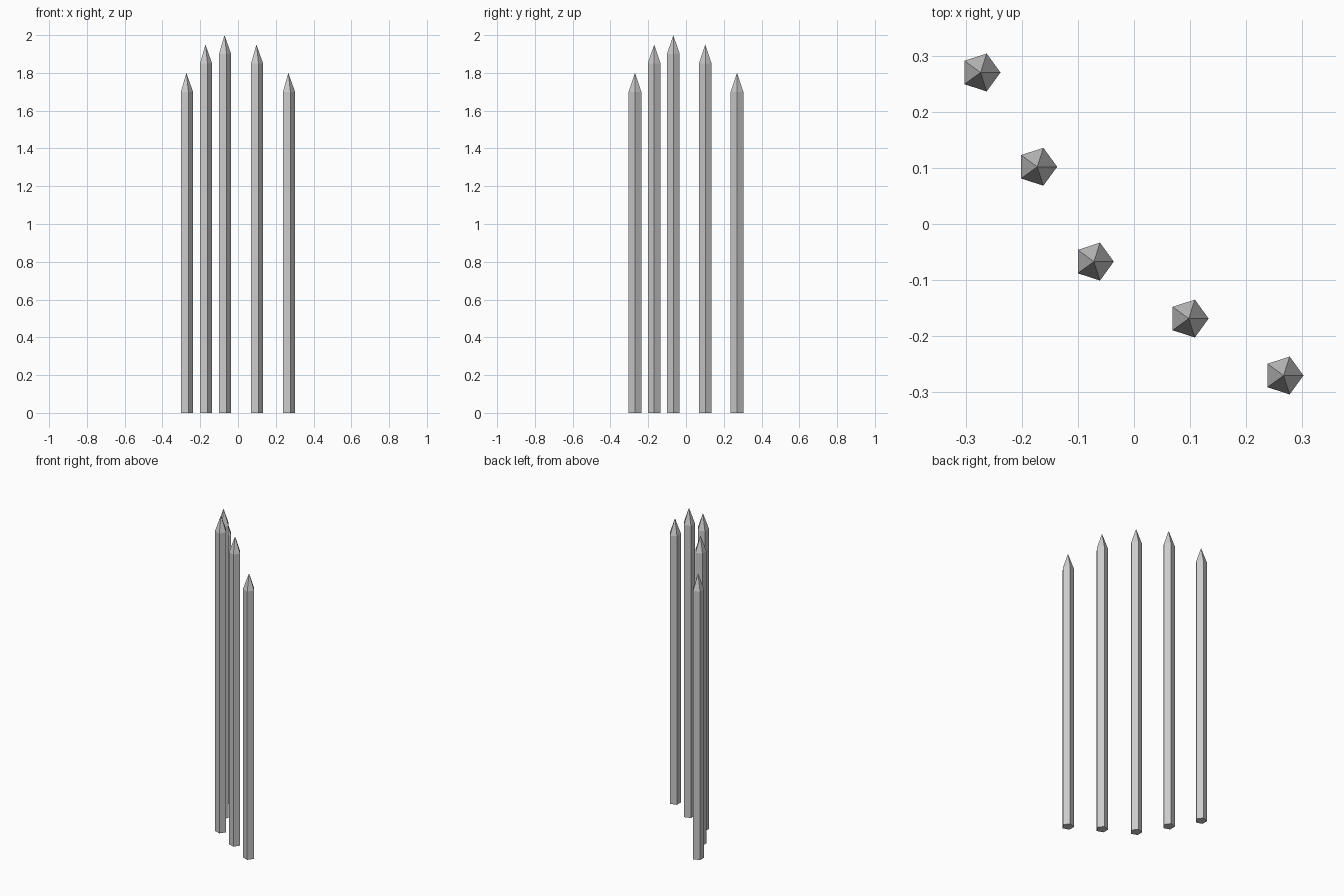
import bpy, bmesh
from math import cos, sin, tau

if "Cube" in bpy.data.objects:
    bpy.data.objects.remove(bpy.data.objects["Cube"])

RADIUS = 0.0355
TIP = 0.1
SIDES = 5


def make_stake(name, x, y, height):
    """Five-sided post with a pyramid point."""
    bm = bmesh.new()
    ring = [(RADIUS * cos(tau * i / SIDES), RADIUS * sin(tau * i / SIDES)) for i in range(SIDES)]
    low = [bm.verts.new((px, py, 0)) for px, py in ring]
    high = [bm.verts.new((px, py, height - TIP)) for px, py in ring]
    apex = bm.verts.new((0, 0, height))
    bm.faces.new(low[::-1])
    for i in range(SIDES):
        j = (i + 1) % SIDES
        bm.faces.new((low[i], low[j], high[j], high[i]))
        bm.faces.new((high[i], high[j], apex))
    mesh = bpy.data.meshes.new(name)
    bm.to_mesh(mesh)
    bm.free()
    obj = bpy.data.objects.new(name, mesh)
    obj.location = (x, y, 0)
    bpy.context.collection.objects.link(obj)


# Row of stakes along a shallow curve, tallest in the middle
stakes = [
    (-0.2735, 0.270, 1.80),
    (-0.1725, 0.102, 1.95),
    (-0.0715, -0.067, 2.00),
    (0.0975, -0.1685, 1.95),
    (0.2665, -0.270, 1.80),
]
for n, (x, y, h) in enumerate(stakes, 1):
    make_stake(f"stake_{n}", x, y, h)
